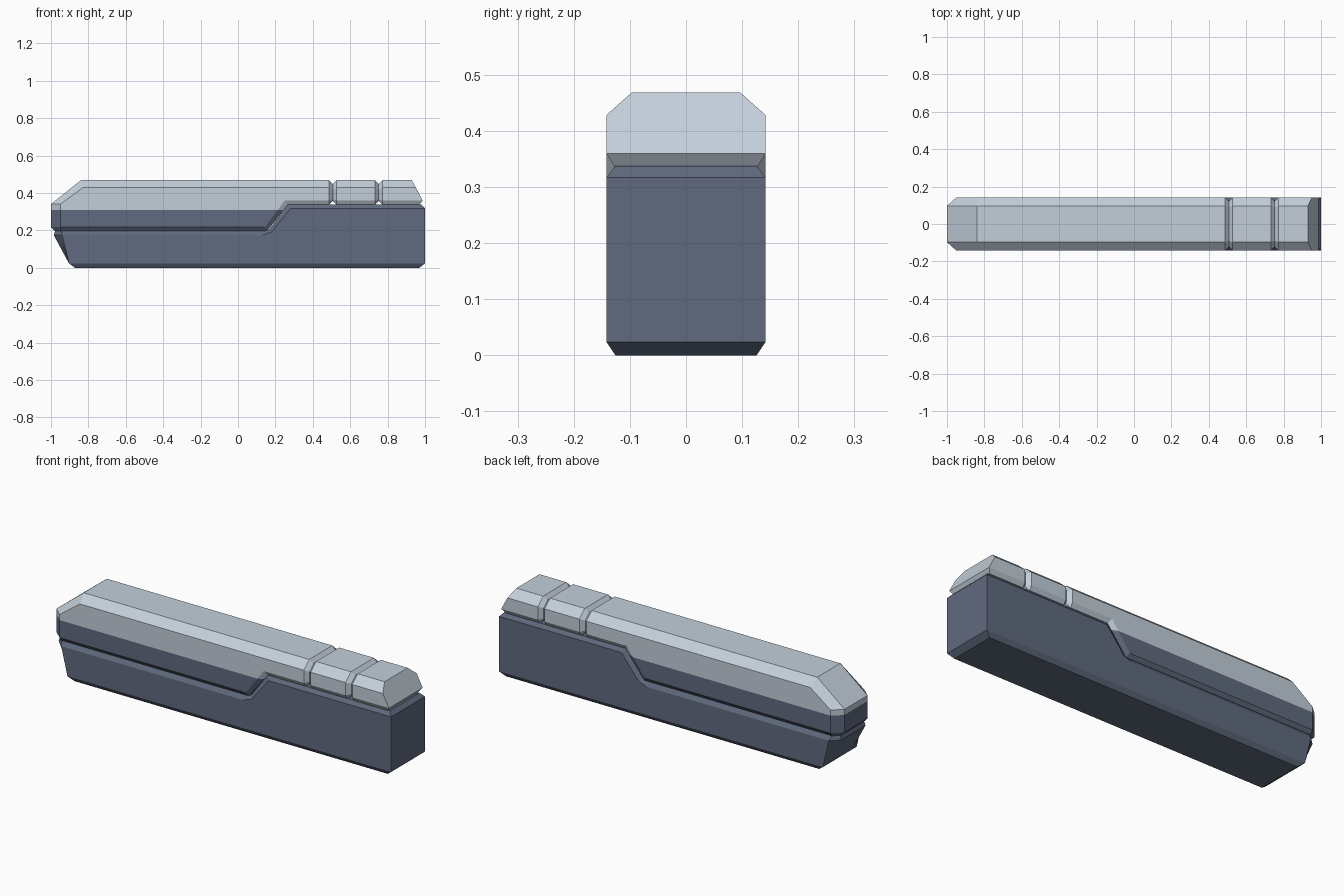
import bpy, bmesh, math

if "Cube" in bpy.data.objects:
    bpy.data.objects.remove(bpy.data.objects["Cube"])


def material(name, rgb):
    m = bpy.data.materials.new(name)
    m.diffuse_color = (*rgb, 1)
    m.use_nodes = True
    m.node_tree.nodes["Principled BSDF"].inputs["Base Color"].default_value = m.diffuse_color
    return m


SLATE = material("slate", (0.117, 0.144, 0.209))
PALE = material("pale_grey", (0.546, 0.624, 0.701))


def loft(rings):
    """Skin mirrored XZ outlines; rings go from the outer side to the middle."""
    bm = bmesh.new()
    layers = [(-y, pts) for y, pts in rings] + [(y, pts) for y, pts in reversed(rings)]
    loops = [[bm.verts.new((x, y, z)) for x, z in pts] for y, pts in layers]
    n = len(loops[0])
    for a, b in zip(loops, loops[1:]):
        for i in range(n):
            j = (i + 1) % n
            bm.faces.new((a[i], a[j], b[j], b[i]))
    bm.faces.new(loops[0])
    bm.faces.new(loops[-1])
    bmesh.ops.remove_doubles(bm, verts=bm.verts, dist=0.0005)
    bmesh.ops.recalc_face_normals(bm, faces=bm.faces)
    bmesh.ops.dissolve_limit(bm, angle_limit=math.radians(1.5),
                             verts=bm.verts, edges=bm.edges)
    return bm


def finish(bm, name, mats, split=None):
    bmesh.ops.recalc_face_normals(bm, faces=bm.faces)
    if split is not None:  # second colour above the split height
        bmesh.ops.bisect_plane(bm, geom=bm.verts[:] + bm.edges[:] + bm.faces[:],
                               plane_co=(0, 0, split), plane_no=(0, 0, 1))
        for f in bm.faces:
            f.material_index = int(f.calc_center_bounds().z > split)
    me = bpy.data.meshes.new(name)
    bm.to_mesh(me)
    bm.free()
    for m in mats:
        me.materials.append(m)
    bpy.context.collection.objects.link(bpy.data.objects.new(name, me))


def cut_end(bm, x, direction, bevel=0.02):
    """Cut square at x, drop the part beyond it, cap and chamfer the end."""
    bmesh.ops.bisect_plane(bm, geom=bm.verts[:] + bm.edges[:] + bm.faces[:],
                           plane_co=(x, 0, 0), plane_no=(direction, 0, 0),
                           clear_outer=True)
    rim = [e for e in bm.edges if e.is_boundary]
    bmesh.ops.holes_fill(bm, edges=rim, sides=0)
    rim = [e for e in bm.edges if all(abs(v.co.x - x) < 1e-4 for v in e.verts)]
    bmesh.ops.bevel(bm, geom=rim, offset=bevel, segments=1, affect='EDGES',
                    clamp_overlap=False)


# Lower body: stepped block with chamfered rims and tapered left end
lower = loft([
    (0.142, [(-0.904, 0.024), (-0.904, 0.024), (1, 0.024), (1, 0.024), (1, 0.317),
             (1, 0.317), (0.28, 0.317), (0.18, 0.192), (0.13, 0.174),
             (-0.94, 0.174), (-0.94, 0.174)]),
    (0.126, [(-0.904, 0.024), (-0.872, 0), (0.97, 0), (1, 0.024), (1, 0.317),
             (0.98, 0.337), (0.265, 0.337), (0.165, 0.205), (0.13, 0.197),
             (-0.945, 0.197), (-0.957, 0.174)]),
    (0.100, [(-0.904, 0.024), (-0.872, 0), (0.97, 0), (1, 0.024), (1, 0.317),
             (0.98, 0.337), (0.265, 0.337), (0.165, 0.205), (0.13, 0.197),
             (-0.978, 0.197), (-0.985, 0.174)]),
])
finish(lower, "lower_body", [SLATE])

# Upper body: faceted cover following the same step
upper = loft([
    (0.142, [(-0.95, 0.217), (0.144, 0.217), (0.25, 0.36), (0.987, 0.36), (0.987, 0.36),
             (0.951, 0.428), (-0.83, 0.428), (-0.95, 0.34), (-0.95, 0.217)]),
    (0.128, [(-0.95, 0.197), (0.155, 0.197), (0.265, 0.337), (0.97, 0.337), (0.987, 0.36),
             (0.944, 0.4404), (-0.833, 0.4404), (-0.9656, 0.34), (-0.9656, 0.217)]),
    (0.097, [(-0.98, 0.197), (0.155, 0.197), (0.265, 0.337), (0.97, 0.337), (0.987, 0.36),
             (0.93, 0.468), (-0.84, 0.468), (-1, 0.34), (-1, 0.217)]),
])

# The cover is divided into three pieces with chamfered joints
for name, x0, x1 in (("upper_main_cover", None, 0.507),
                     ("upper_middle_block", 0.507, 0.752),
                     ("upper_end_block", 0.752, None)):
    piece = upper.copy()
    if x0 is not None:
        cut_end(piece, x0, -1)
    if x1 is not None:
        cut_end(piece, x1, 1)
    if x0 is None:
        finish(piece, name, [SLATE, PALE], split=0.31)
    else:
        finish(piece, name, [PALE])
upper.free()
